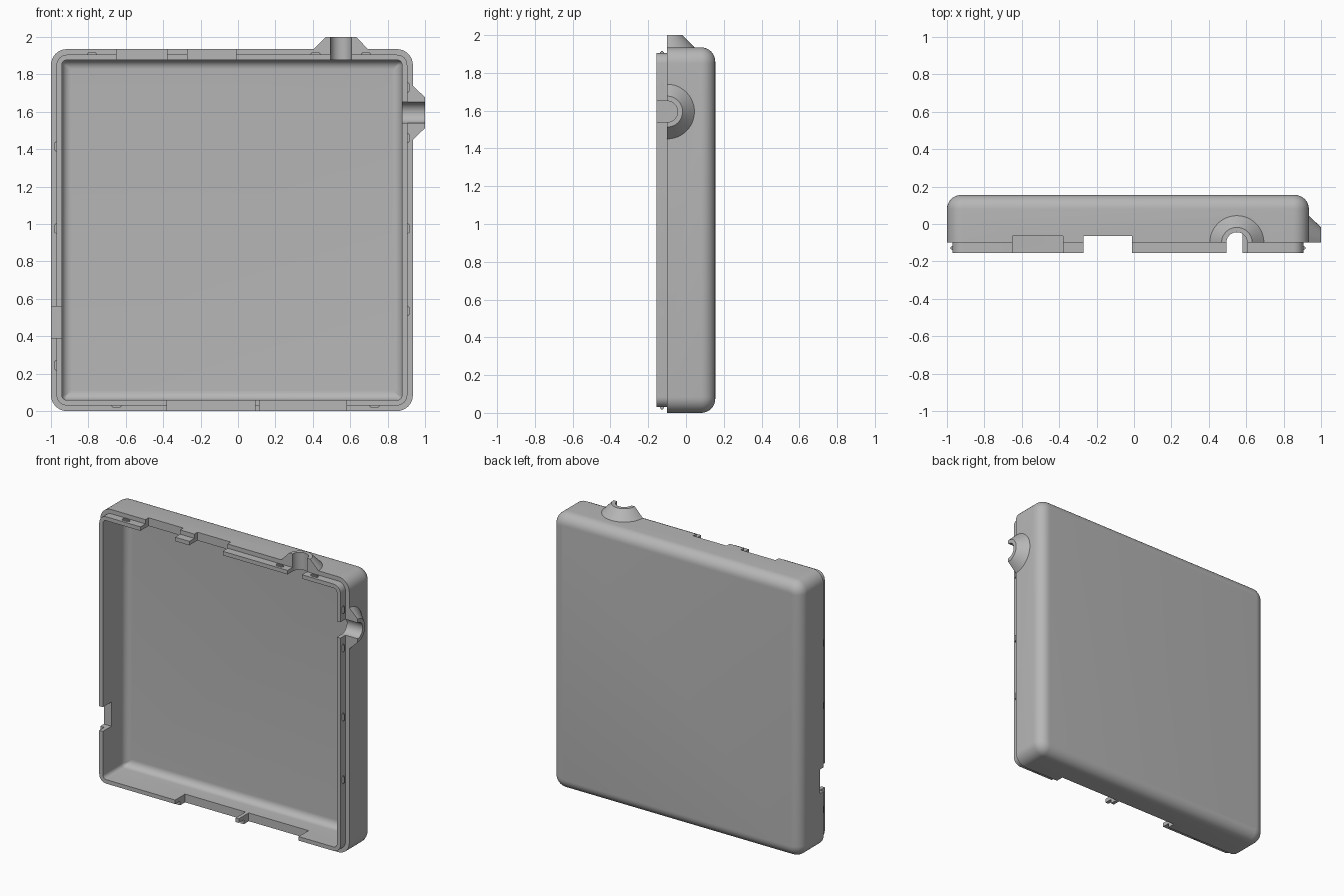
import bpy, bmesh, math
from mathutils import Matrix, Vector

cube = bpy.data.objects.get("Cube")
if cube:
    bpy.data.objects.remove(cube, do_unlink=True)

grey = bpy.data.materials.new("plain grey plastic")
grey.use_nodes = True
colour = (0.47, 0.47, 0.47, 1)
grey.diffuse_color = colour
grey.node_tree.nodes["Principled BSDF"].inputs["Base Color"].default_value = colour

X0, X1, Z0, Z1 = -1.0, 0.935, 0.0, 1.935   # outer wall limits
CORNER, LIP, INNER = 0.085, 0.03, 0.058    # corner radius, lip and inner insets
FRONT, SHOULDER, BACK = -0.155, -0.1, 0.155


def finish(name, bm):
    bmesh.ops.recalc_face_normals(bm, faces=bm.faces)
    mesh = bpy.data.meshes.new(name)
    bm.to_mesh(mesh)
    bm.free()
    mesh.materials.append(grey)
    obj = bpy.data.objects.new(name, mesh)
    bpy.context.collection.objects.link(obj)
    return obj


def add_box(bm, xs, ys, zs):
    lo, hi = Vector((xs[0], ys[0], zs[0])), Vector((xs[1], ys[1], zs[1]))
    size = hi - lo
    m = Matrix.Translation((lo + hi) / 2) @ Matrix.Diagonal((*size, 1))
    return bmesh.ops.create_cube(bm, size=1, matrix=m)


def box(name, *spans):
    bm = bmesh.new()
    add_box(bm, *spans)
    return finish(name, bm)


def combine(target, other, operation):
    mod = target.modifiers.new(operation, 'BOOLEAN')
    mod.operation, mod.solver, mod.object = operation, 'EXACT', other
    bpy.context.view_layer.objects.active = target
    bpy.ops.object.modifier_apply(modifier=mod.name)
    bpy.data.objects.remove(other, do_unlink=True)


def ring(bm, inset, y):
    r = max(CORNER - inset, 0.006)
    d = inset + r
    corners = [(X1 - d, Z1 - d), (X0 + d, Z1 - d), (X0 + d, Z0 + d), (X1 - d, Z0 + d)]
    verts = []
    for q, (cx, cz) in enumerate(corners):
        for k in range(9):
            a = (q + k / 8) * math.pi / 2
            verts.append(bm.verts.new((cx + r * math.cos(a), y, cz + r * math.sin(a))))
    return verts


def fillet(inset, y, r):
    angles = [k / 8 * math.pi / 2 for k in range(9)]
    return [(inset + r - r * math.cos(a), y - r + r * math.sin(a)) for a in angles]


# Shell: lofted from the inside floor, over the stepped lip, to the back
profile = fillet(INNER, 0.1, 0.05)[::-1]
profile += [(INNER, FRONT), (LIP, FRONT), (LIP, SHOULDER), (0, SHOULDER)]
profile += fillet(0, BACK, 0.075)
bm = bmesh.new()
rings = [ring(bm, *p) for p in profile]
for a, b in zip(rings, rings[1:]):
    for i in range(len(a)):
        j = (i + 1) % len(a)
        bm.faces.new((a[i], a[j], b[j], b[i]))
bm.faces.new(rings[0])
bm.faces.new(rings[-1])
shell = finish("case_shell", bm)

# Cable collars: half cones on the top and the left side
to_x = Matrix.Rotation(math.pi / 2, 4, 'Y')
collars = [
    ("top_collar", Matrix.Translation((0.55, SHOULDER, 1.9575))),
    ("left_collar", Matrix.Translation((0.9575, SHOULDER, 1.595)) @ to_x),
]
for name, place in collars:
    bm = bmesh.new()
    bmesh.ops.create_cone(bm, cap_ends=True, segments=48, radius1=0.164,
                          radius2=0.082, depth=0.085, matrix=place)
    cut = bmesh.ops.bisect_plane(bm, geom=bm.verts[:] + bm.edges[:] + bm.faces[:],
                                 plane_co=(0, SHOULDER, 0), plane_no=(0, -1, 0),
                                 clear_outer=True)
    rim = [e for e in bm.edges if e.is_boundary]
    bmesh.ops.holes_fill(bm, edges=rim, sides=0)
    combine(shell, finish(name, bm), 'UNION')

# Cable bores through the collars and walls
for name, place in collars:
    bm = bmesh.new()
    bmesh.ops.create_cone(bm, cap_ends=True, segments=40, radius1=0.056,
                          radius2=0.056, depth=0.26, matrix=place)
    combine(shell, finish(name + "_bore", bm), 'DIFFERENCE')

# Openings in the rim: (x span, depth in y, z span)
top, bottom = (1.85, 2.1), (-0.1, 0.085)
openings = [
    ((-0.65, -0.38), -0.065, top),
    ((-0.27, -0.01), -0.065, top),
    ((0.494, 0.606), SHOULDER, top),
    ((-0.38, 0.09), -0.045, bottom),
    ((0.115, 0.58), -0.045, bottom),
    ((-1.1, -0.9), -0.06, (0.39, 0.56)),
    ((0.85, 1.1), SHOULDER, (1.539, 1.651)),
]
for xs, depth, zs in openings:
    combine(shell, box("opening", xs, (-0.3, depth), zs), 'DIFFERENCE')

# Snap ridges around the lip
bm = bmesh.new()
half, out = 0.027, 0.011
ys = (-0.138, -0.117)
for x in (-0.78, 0.415, 0.685):
    add_box(bm, (x - half, x + half), ys, (Z1 - LIP - out, Z1 - LIP + out))
for x in (-0.65, 0.73):
    add_box(bm, (x - half, x + half), ys, (Z0 + LIP - out, Z0 + LIP + out))
for z in (0.245, 0.975, 1.415):
    add_box(bm, (X0 + LIP - out, X0 + LIP + out), ys, (z - half, z + half))
for z in (0.535, 0.975, 1.46, 1.73):
    add_box(bm, (X1 - LIP - out, X1 - LIP + out), ys, (z - half, z + half))
bmesh.ops.bevel(bm, geom=bm.edges[:], offset=0.005, segments=2, affect='EDGES')
ridges = finish("snap_ridges", bm)

for obj in (shell, ridges):
    bpy.ops.object.select_all(action='DESELECT')
    obj.select_set(True)
    bpy.context.view_layer.objects.active = obj
    bpy.ops.object.shade_smooth_by_angle(angle=math.radians(30))
